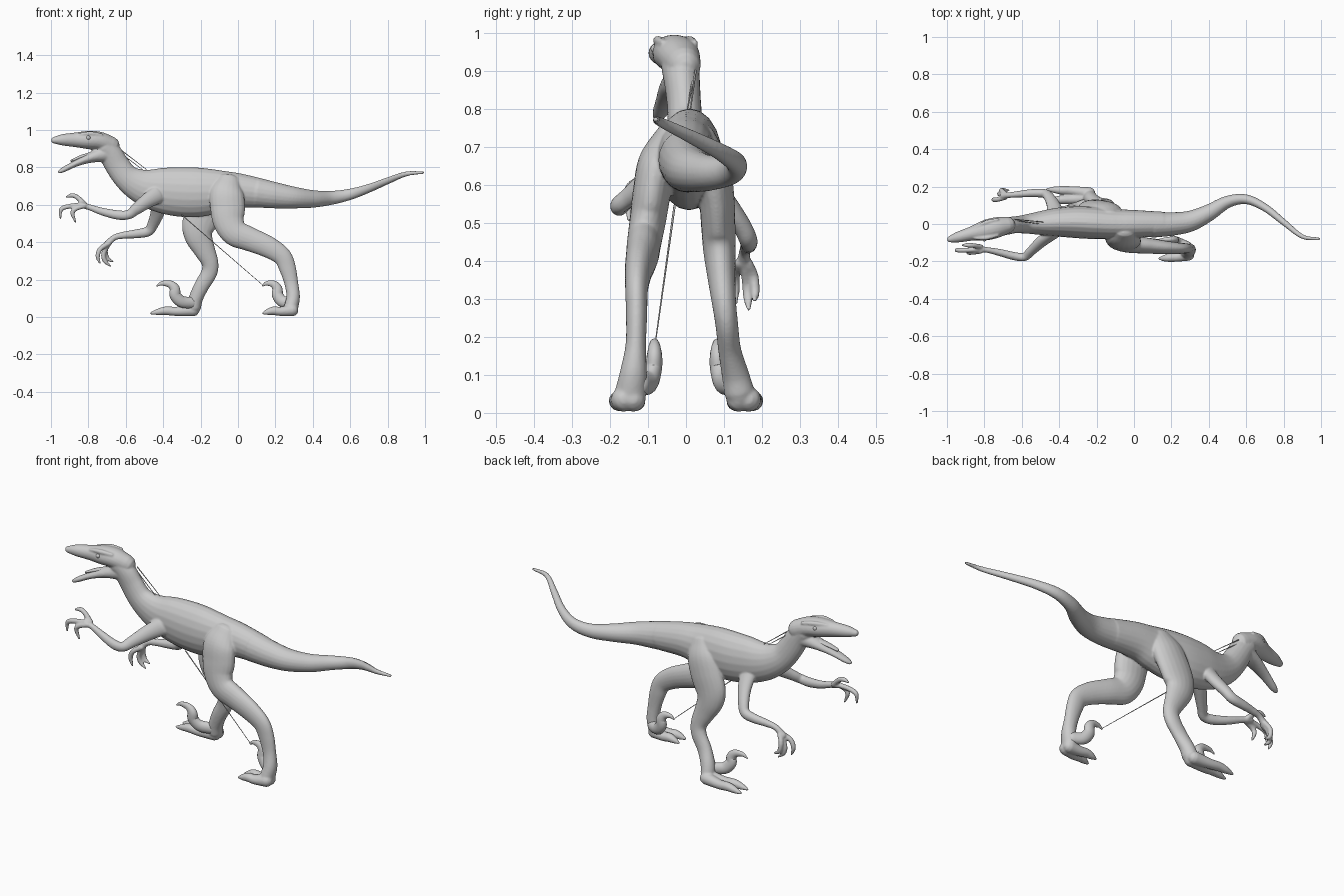
import bpy, bmesh, math
from mathutils import Vector


def spline(pts, steps):
    """Catmull-Rom through (x, y, z, half_width, half_height) points."""
    p = [Vector(q) for q in pts]
    p = [p[0] * 2 - p[1]] + p + [p[-1] * 2 - p[-2]]
    out = []
    for i in range(1, len(p) - 2):
        a, b, c, d = p[i - 1:i + 3]
        for k in range(steps):
            t = k / steps
            out.append((b * 2 + (c - a) * t + (a * 2 - b * 5 + c * 4 - d) * t * t
                        + (b * 3 - a - c * 3 + d) * t ** 3) * 0.5)
    return out + [p[-2]]


def loft(bm, pts, steps=6, n=20):
    """Closed tube of elliptical rings with rounded ends."""
    path = spline(pts, steps)
    pos = [Vector(q[:3]) for q in path]
    rings = []
    for i, q in enumerate(path):
        t = (pos[min(i + 1, len(pos) - 1)] - pos[max(i - 1, 0)]).normalized()
        side = Vector((0, 1, 0))
        side = (side - t * side.dot(t)).normalized()
        rings.append((pos[i], t, side, t.cross(side), max(q[3], .001), max(q[4], .001)))

    def cap(ring, sign):
        c, t, s, u, w, h = ring
        r = min(w, h)
        return [(c + t * sign * r * k, t, s, u, w * f, h * f)
                for k, f in ((.5, .87), (.87, .5), (.98, .15))]
    rings = cap(rings[0], -1)[::-1] + rings + cap(rings[-1], 1)
    loops = []
    for c, t, s, u, w, h in rings:
        loops.append([bm.verts.new(c + s * w * math.cos(a) + u * h * math.sin(a))
                      for a in (2 * math.pi * j / n for j in range(n))])
    for l0, l1 in zip(loops, loops[1:]):
        for j in range(n):
            bm.faces.new((l0[j], l0[(j + 1) % n], l1[(j + 1) % n], l1[j]))
    bm.faces.new(loops[0])
    bm.faces.new(loops[-1])


def finish(bm, name):
    bmesh.ops.recalc_face_normals(bm, faces=bm.faces[:])
    me = bpy.data.meshes.new(name)
    bm.to_mesh(me)
    bm.free()
    me.polygons.foreach_set("use_smooth", [True] * len(me.polygons))
    ob = bpy.data.objects.new(name, me)
    bpy.context.collection.objects.link(ob)
    return ob


def tube_object(name, pts, steps=6, n=16):
    bm = bmesh.new()
    loft(bm, pts, steps, n)
    return finish(bm, name)


body = bmesh.new()

# tail, trunk and neck in one sweep
loft(body, [
    (.99, -.08, .772, .008, .007), (.9, -.067, .765, .012, .013),
    (.8, .01, .728, .017, .018), (.7, .088, .688, .021, .023),
    (.6, .132, .656, .026, .03), (.5, .118, .637, .033, .037),
    (.4, .06, .631, .045, .047), (.3, .015, .638, .056, .058),
    (.2, 0, .65, .063, .07), (.1, -.003, .665, .07, .08)], 6)
loft(body, [
    (.15, 0, .658, .066, .075), (0, 0, .676, .075, .093),
    (-.1, 0, .672, .08, .114), (-.2, .005, .667, .086, .131),
    (-.3, .01, .668, .086, .133), (-.4, .01, .676, .078, .123),
    (-.48, .006, .688, .067, .104), (-.545, .002, .712, .056, .085),
    (-.6, -.002, .75, .048, .07), (-.645, -.005, .81, .045, .066),
    (-.68, -.01, .868, .047, .063), (-.715, -.015, .91, .05, .055)])

# skull and lower jaw
loft(body, [
    (-.68, -.006, .915, .046, .05), (-.74, -.02, .94, .056, .05),
    (-.80, -.035, .946, .054, .049), (-.87, -.052, .947, .038, .039),
    (-.94, -.07, .947, .029, .03), (-.982, -.081, .945, .018, .018)])
loft(body, [
    (-.70, -.012, .875, .045, .05), (-.78, -.03, .855, .041, .03),
    (-.86, -.05, .824, .03, .018), (-.93, -.068, .789, .021, .014),
    (-.955, -.075, .776, .013, .009)])
# brow ridges
for s in (-1, 1):
    loft(body, [(-.73, -.018 + s * .042, .972, .008, .01),
                (-.79, -.033 + s * .041, .98, .012, .012),
                (-.85, -.048 + s * .028, .976, .007, .008)])

# near leg, stretched back
loft(body, [
    (-.05, -.045, .73, .035, .06), (-.06, -.075, .66, .05, .09),
    (-.055, -.09, .58, .05, .093), (-.05, -.10, .51, .048, .083),
    (-.015, -.11, .45, .045, .073), (.06, -.115, .417, .043, .065),
    (.16, -.125, .375, .036, .058), (.235, -.13, .325, .03, .05),
    (.265, -.13, .26, .028, .045), (.285, -.132, .18, .027, .037),
    (.295, -.138, .11, .035, .036), (.285, -.145, .055, .042, .038)])
# far leg, reaching forward
loft(body, [
    (-.13, .045, .72, .035, .06), (-.15, .065, .65, .05, .09),
    (-.18, .08, .57, .047, .095), (-.21, .085, .49, .045, .09),
    (-.21, .088, .43, .043, .075), (-.18, .093, .36, .037, .058),
    (-.15, .10, .29, .032, .045), (-.155, .107, .235, .03, .043),
    (-.195, .115, .165, .03, .04), (-.225, .13, .10, .036, .038),
    (-.235, .14, .055, .04, .038)])


# foot: two walking toes plus a raised sickle claw
def foot(name, x0, stretch, side):
    for y in (.13, .18):
        loft(body, [(x0 + dx * stretch, side * (.148 + (y - .148) * f), z, r, r)
                    for dx, f, z, r in ((.0, .5, .036, .033), (-.06, .9, .03, .025),
                                        (-.1, 1, .033, .023), (-.13, 1.1, .027, .017),
                                        (-.155, 1.15, .02, .007))])
    k = (1 + stretch) / 2
    tube_object(name, [(x0 + dx * k, side * y, z, r * .75, r)
                       for dx, y, z, r in ((.0, .118, .075, .03), (-.05, .096, .082, .031),
                                           (-.078, .086, .115, .03), (-.08, .083, .15, .027),
                                           (-.10, .083, .175, .02), (-.135, .083, .18, .012),
                                           (-.158, .083, .167, .004))])


foot("near_sickle_claw", .29, 1.0, -1)
foot("far_sickle_claw", -.24, 1.45, 1)

# near arm, held forward
loft(body, [
    (-.43, -.05, .655, .03, .048), (-.49, -.09, .617, .03, .04),
    (-.55, -.145, .572, .024, .03), (-.585, -.176, .547, .022, .025),
    (-.64, -.172, .545, .022, .025), (-.72, -.152, .562, .019, .021),
    (-.79, -.138, .585, .015, .016), (-.84, -.133, .6, .02, .017)])
# far arm, hanging lower
loft(body, [
    (-.42, .05, .63, .03, .048), (-.43, .10, .56, .028, .038),
    (-.455, .145, .495, .025, .03), (-.48, .163, .458, .024, .027),
    (-.54, .165, .445, .022, .024), (-.61, .16, .437, .018, .019),
    (-.66, .155, .425, .015, .016), (-.70, .15, .39, .018, .018)])

# clawed fingers of both hands
for finger in (
        ((-.82, -.122, .602), (-.86, -.115, .64), (-.89, -.113, .65), (-.92, -.113, .64)),
        ((-.83, -.135, .60), (-.90, -.14, .592), (-.945, -.14, .575), (-.95, -.14, .525)),
        ((-.82, -.145, .595), (-.865, -.152, .58), (-.885, -.152, .555), (-.868, -.15, .505)),
        ((-.69, .142, .395), (-.735, .13, .365), (-.75, .13, .325), (-.738, .13, .285)),
        ((-.69, .155, .395), (-.718, .16, .34), (-.712, .163, .30), (-.682, .165, .272)),
        ((-.69, .162, .395), (-.708, .178, .36), (-.70, .182, .315), (-.668, .18, .295))):
    loft(body, [(*p, r, r) for p, r in zip(finger, (.014, .013, .012, .005))], 6, 12)

# fuse everything into one smooth skin
skin = finish(body, "body_skin")
m = skin.modifiers.new("fuse", 'REMESH')
m.mode = 'VOXEL'
m.voxel_size = .005
m.use_smooth_shade = True
m = skin.modifiers.new("soften", 'SMOOTH')
m.factor = .5
m.iterations = 4

# tongue
tube_object("tongue", [(-.78, -.03, .872, .022, .012), (-.84, -.045, .856, .017, .009),
                       (-.89, -.058, .835, .011, .006)])

# eyes
for s, name in ((-1, "near_eye"), (1, "far_eye")):
    bm = bmesh.new()
    bmesh.ops.create_uvsphere(bm, u_segments=16, v_segments=10, radius=.012)
    bmesh.ops.translate(bm, verts=bm.verts[:], vec=(-.80, -.035 + s * .046, .958))
    finish(bm, name)

# thin strands from head to back and from belly to claw
for i, (a, b) in enumerate((
        ((-.635, .025, .90), (-.485, .01, .785)),
        ((-.64, .02, .885), (-.50, .0, .78)),
        ((-.30, -.03, .545), (.135, -.083, .168)))):
    tube_object(f"strand_{i + 1}", [(*a, .003, .003), (*b, .0015, .0015)], 2, 6)
